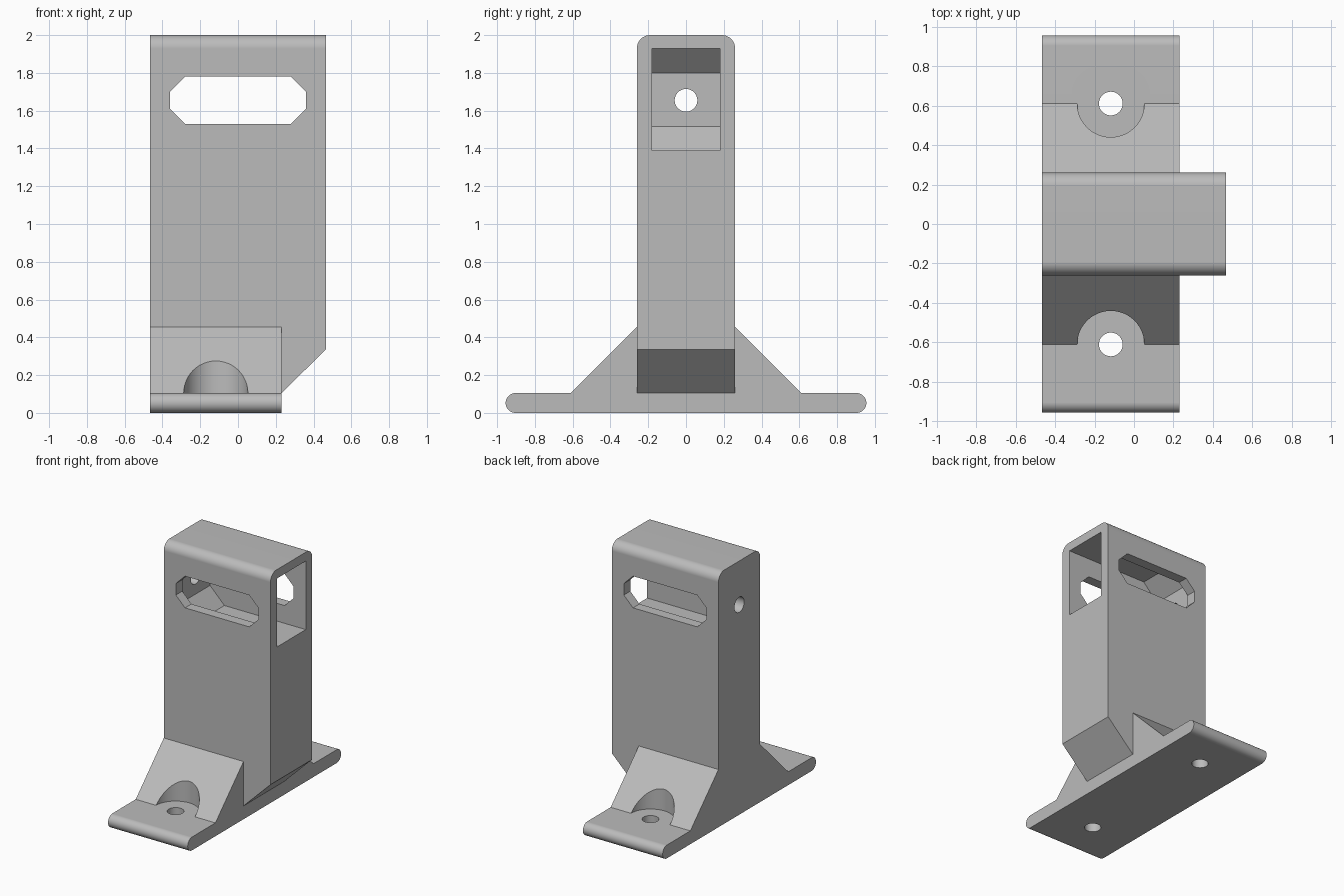
import bpy
import bmesh
from math import cos, sin, pi, radians
from mathutils import Vector

cube = bpy.data.objects.get("Cube")
if cube:
    bpy.data.objects.remove(cube, do_unlink=True)

grey = bpy.data.materials.new("plain grey")
grey.use_nodes = True
COLOUR = (0.5, 0.5, 0.5, 1)
grey.diffuse_color = COLOUR
grey.node_tree.nodes["Principled BSDF"].inputs["Base Color"].default_value = COLOUR

# Main dimensions
HALF_X, HALF_Y, TOP = 0.465, 0.26, 2.0
FOOT_X, FOOT_Y, PLATE = 0.23, 0.955, 0.105
GUSSET_Y, GUSSET_Z = 0.61, 0.455
SCREW_X = (FOOT_X - HALF_X) / 2
HOLE_R, POCKET_R = 0.06, 0.17


def arc(u, v, r, start, end, steps):
    angles = [radians(start + (end - start) * i / steps) for i in range(steps + 1)]
    return [(u + r * cos(a), v + r * sin(a)) for a in angles]


def circle(u, v, r):
    return arc(u, v, r, 0, 360, 48)[:-1]


def prism(name, profile, axis, low, high):
    """Extrude a 2D profile along an axis; the profile uses the other two axes in order."""
    bm = bmesh.new()
    verts = []
    for point in profile:
        co = list(point)
        co.insert("xyz".index(axis), low)
        verts.append(bm.verts.new(co))
    face = bm.faces.new(verts)
    result = bmesh.ops.extrude_face_region(bm, geom=[face])
    offset = Vector((0, 0, 0))
    offset["xyz".index(axis)] = high - low
    moved = [g for g in result["geom"] if isinstance(g, bmesh.types.BMVert)]
    bmesh.ops.translate(bm, verts=moved, vec=offset)
    bmesh.ops.recalc_face_normals(bm, faces=bm.faces[:])
    mesh = bpy.data.meshes.new(name)
    bm.to_mesh(mesh)
    bm.free()
    mesh.materials.append(grey)
    obj = bpy.data.objects.new(name, mesh)
    bpy.context.collection.objects.link(obj)
    return obj


def apply_modifier(obj, mod):
    bpy.context.view_layer.objects.active = obj
    bpy.ops.object.modifier_apply(modifier=mod.name)


def cut(obj, cutter):
    cutter.hide_render = True
    mod = obj.modifiers.new("cut", "BOOLEAN")
    mod.operation = "DIFFERENCE"
    mod.solver = "EXACT"
    mod.object = cutter
    apply_modifier(obj, mod)
    bpy.data.objects.remove(cutter, do_unlink=True)


# Side silhouette: round-ended plate, gussets and round-topped column
r, round_top = PLATE / 2, 0.07
half = arc(FOOT_Y - r, r, r, -90, 90, 16)
half += [(GUSSET_Y, PLATE), (HALF_Y, GUSSET_Z)]
half += arc(HALF_Y - round_top, TOP - round_top, round_top, 0, 90, 10)
silhouette = half + [(-y, z) for y, z in reversed(half)]
body = prism("mounting_bracket", silhouette, "x", -HALF_X, HALF_X)

# Plate and gussets stop short of the overhanging column
for side in (-1, 1):
    a, b = side * HALF_Y, side * 1.2
    block = [(FOOT_X, a), (0.7, a), (0.7, b), (FOOT_X, b)]
    cut(body, prism("foot_trim", block, "z", -0.2, 0.6))

# Sloped underside of the overhang
slope = [(FOOT_X, -0.2), (FOOT_X, PLATE), (HALF_X, 0.335), (0.7, 0.565), (0.7, -0.2)]
cut(body, prism("underside_trim", slope, "y", -0.5, 0.5))

# Screw holes with round head pockets in the gussets
for side in (-1, 1):
    y = side * GUSSET_Y
    cut(body, prism("head_pocket", circle(SCREW_X, y, POCKET_R), "z", PLATE, 0.8))
    cut(body, prism("screw_hole", circle(SCREW_X, y, HOLE_R), "z", -0.2, 0.3))

# Pocket open on one side, with a bevelled inner end
cavity = [(-0.37, 1.515), (-0.245, 1.39), (0.7, 1.39),
          (0.7, 1.93), (-0.245, 1.93), (-0.37, 1.80)]
cut(body, prism("cavity", cavity, "y", -0.18, 0.18))

# Long slot with clipped corners through front and back
right = [(0.28, 1.53), (0.36, 1.61), (0.36, 1.70), (0.28, 1.78)]
slot = right + [(-x, z) for x, z in reversed(right)]
cut(body, prism("slot", slot, "y", -0.5, 0.5))

# Small round hole in the closed end wall
cut(body, prism("cable_hole", circle(0, 1.655, HOLE_R), "x", -0.7, -0.2))

# Smooth only the rounded surfaces
bpy.ops.object.select_all(action="DESELECT")
body.select_set(True)
bpy.context.view_layer.objects.active = body
bpy.ops.object.shade_smooth_by_angle(angle=radians(25))
weighted = body.modifiers.new("even_shading", "WEIGHTED_NORMAL")
weighted.keep_sharp = True
